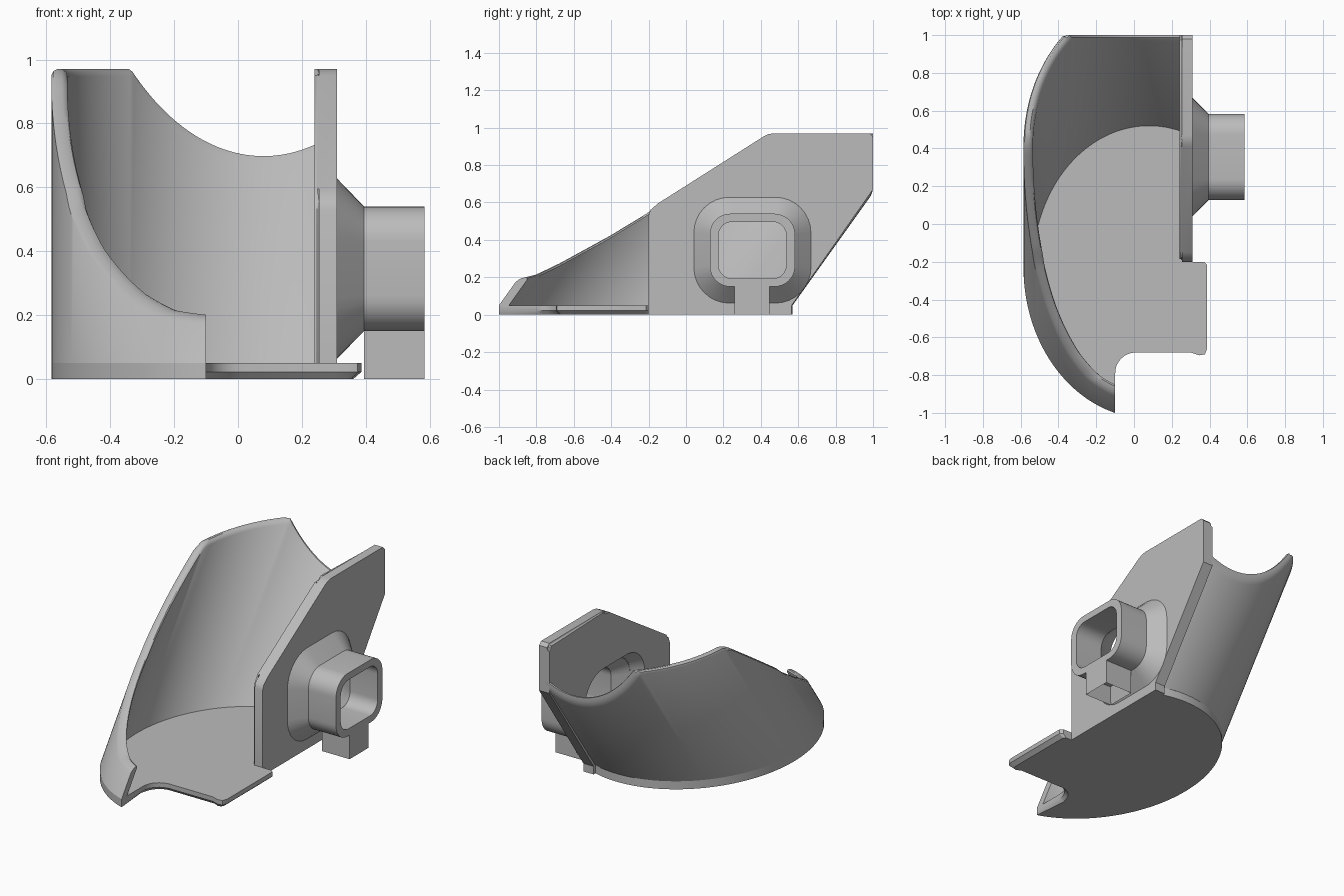
import bpy, bmesh, math
from mathutils import Vector

if "Cube" in bpy.data.objects:
    bpy.data.objects.remove(bpy.data.objects["Cube"], do_unlink=True)

grey = bpy.data.materials.new("plain grey")
grey.use_nodes = True
grey.diffuse_color = (0.5, 0.5, 0.5, 1)
grey.node_tree.nodes["Principled BSDF"].inputs["Base Color"].default_value = (0.5, 0.5, 0.5, 1)

CX, CY, FLOOR, SLOPE = 0.08, -0.23, 0.05, 1.4
OUTER, INNER = (0.665, 0.80), (0.615, 0.75)
PLATE_IN, PLATE_OUT = 0.24, 0.31


def finish(name, bm):
    bmesh.ops.recalc_face_normals(bm, faces=bm.faces)
    mesh = bpy.data.meshes.new(name)
    bm.to_mesh(mesh)
    bm.free()
    mesh.materials.append(grey)
    obj = bpy.data.objects.new(name, mesh)
    bpy.context.collection.objects.link(obj)
    return obj


def smooth(obj):
    bpy.ops.object.select_all(action='DESELECT')
    obj.select_set(True)
    bpy.context.view_layer.objects.active = obj
    bpy.ops.object.shade_smooth_by_angle(angle=math.radians(32))


def loft(loops, closed=True, caps=True):
    """Skin a row of equal point loops."""
    bm = bmesh.new()
    rings = [[bm.verts.new(p) for p in loop] for loop in loops]
    n = len(rings[0])
    for a, b in zip(rings, rings[1:]):
        for i in range(n if closed else n - 1):
            j = (i + 1) % n
            bm.faces.new((a[i], a[j], b[j], b[i]))
    if caps:
        bm.faces.new(rings[0])
        bm.faces.new(rings[-1])
    return bm


def rounded_rect(x, hy, hz, r, steps=8):
    """Rounded rectangle facing x, centred on the port."""
    pts = []
    for q, (sy, sz) in enumerate(((1, 1), (-1, 1), (-1, -1), (1, -1))):
        for s in range(steps + 1):
            a = math.pi / 2 * (q + s / steps)
            pts.append((x, 0.355 + sy * (hy - r) + r * math.cos(a),
                        0.345 + sz * (hz - r) + r * math.sin(a)))
    return pts


# Curved shell: a leaning elliptical tube, trimmed by the rim line and the back plane
RIM = [(-0.9, 0.19), (-0.8, 0.215), (-0.675, 0.275), (-0.41, 0.42), (-0.195, 0.55),
       (-0.14, 0.595), (0.41, 0.95), (0.47, 0.97), (1.1, 0.97)]


def rim_height(y):
    if y <= RIM[0][0]:
        return RIM[0][1]
    for (y0, z0), (y1, z1) in zip(RIM, RIM[1:]):
        if y <= y1:
            return z0 + (z1 - z0) * (y - y0) / (y1 - y0)
    return RIM[-1][1]


def trim(y0):
    """Height at which a leaning line leaves the trimmed shell."""
    lo, hi = FLOOR, 1.1
    for _ in range(30):
        z = (lo + hi) / 2
        y = y0 + (z - FLOOR) / SLOPE
        if z <= rim_height(y) and y <= 1:
            lo = z
        else:
            hi = z
    return lo, y0 + (lo - FLOOR) / SLOPE >= 0.999


def ellipse_point(a, b, u, x_start, x_end):
    start = math.acos((x_start - CX) / a)
    end = 2 * math.pi - math.acos((x_end - CX) / a)
    phi = start + (end - start) * u
    return CX + a * math.cos(phi), CY + b * math.sin(phi)


LAYERS = [(0, 0.018), (0.12, 0.006), (0.35, 0), (0.65, 0), (0.88, 0.008), (1, 0.022)]
STEPS = 110
sections = []
for i in range(STEPS + 1):
    section = []
    for t, drop in LAYERS:
        a, b = (o + (n - o) * t for o, n in zip(OUTER, INNER))
        x, y = ellipse_point(a, b, i / STEPS, 0.27, -0.1)
        z, at_back = trim(y)
        z -= drop * (2 if at_back and t > 0.5 else 1)
        if t == 0:
            section.append((x, y, FLOOR))
        section.append((x, y + (z - FLOOR) / SLOPE, z))
        if t == 1:
            section.append((x, y, FLOOR))
    sections.append(section)
smooth(finish("curved_shell", loft(sections, closed=False)))

# Floor with a notched front corner and a chamfered underside
outline = [(*ellipse_point(*OUTER, i / 72, PLATE_OUT, -0.1), 0, 0) for i in range(73)]
outline.append((-0.1, -0.80, -0.02, 0.02))
for s in range(1, 9):
    a = math.pi - math.pi / 2 * s / 8
    outline.append((0.01 + 0.11 * math.cos(a), -0.79 + 0.11 * math.sin(a), -0.012, 0.02))
outline += [(0.30, -0.68, 0, 0.02), (0.345, -0.695, -0.01, 0.02), (0.375, -0.69, -0.02, 0.02),
            (0.387, -0.66, -0.025, 0.01), (0.387, -0.215, -0.025, 0), (0.37, -0.2, -0.02, 0),
            (PLATE_OUT, -0.2, 0, 0)]
smooth(finish("floor_plate", loft([
    [(x + dx, y + dy, 0) for x, y, dx, dy in outline],
    [(x, y, 0.022) for x, y, dx, dy in outline],
    [(x, y, FLOOR) for x, y, dx, dy in outline]])))

# Upright side plate with rounded inner edges
side = [(-0.2, 0), (-0.2, 0.53), (-0.19, 0.56), (-0.15, 0.595), (0.41, 0.95), (0.44, 0.965),
        (0.47, 0.97), (0.98, 0.97), (1, 0.95), (1, 0.67), (0.565, 0.05), (0.565, 0)]
bm = loft([[(x, y, z) for y, z in side] for x in (PLATE_IN, PLATE_OUT)])
soft = [e for e in bm.edges if all(abs(v.co.x - PLATE_IN) < 1e-4 for v in e.verts)
        and (max(v.co.z for v in e.verts) > 0.96 or
             (e.verts[0].co + e.verts[1].co).y / 2 < 0.4)
        and max(v.co.z for v in e.verts) > 0.1]
bmesh.ops.bevel(bm, geom=soft, offset=0.014, segments=3, affect='EDGES', clamp_overlap=True)
plate = finish("side_plate", bm)

# Flared opening through the side plate
cutter = finish("opening_cutter", loft([rounded_rect(0.21, 0.312, 0.295, 0.19),
                                        rounded_rect(0.34, 0.228, 0.212, 0.12)]))
cutter.hide_render = True
cut = plate.modifiers.new("opening", 'BOOLEAN')
cut.operation, cut.solver, cut.object = 'DIFFERENCE', 'EXACT', cutter
bpy.context.view_layer.objects.active = plate
bpy.ops.object.modifier_apply(modifier=cut.name)
bpy.data.objects.remove(cutter, do_unlink=True)
smooth(plate)

# Hose port: flared collar, straight tube and hollow inside
smooth(finish("hose_port", loft([
    rounded_rect(PLATE_OUT, 0.313, 0.283, 0.19),
    rounded_rect(0.395, 0.228, 0.195, 0.11),
    rounded_rect(0.585, 0.228, 0.195, 0.11),
    rounded_rect(0.585, 0.182, 0.152, 0.075),
    rounded_rect(0.395, 0.182, 0.152, 0.075),
    rounded_rect(PLATE_OUT, 0.247, 0.231, 0.14)], caps=False)))

# Support block under the port, hollow from below
bm = bmesh.new()
bmesh.ops.create_cube(bm, size=1)
for v in bm.verts:
    v.co = Vector((0.49 + 0.19 * v.co.x, 0.353 + 0.185 * v.co.y, 0.077 + 0.154 * v.co.z))
bm.normal_update()
bottom = [f for f in bm.faces if f.normal.z < -0.9]
bmesh.ops.inset_region(bm, faces=bottom, thickness=0.04)
for v in bottom[0].verts:
    v.co.z += 0.1
finish("support_block", bm)
